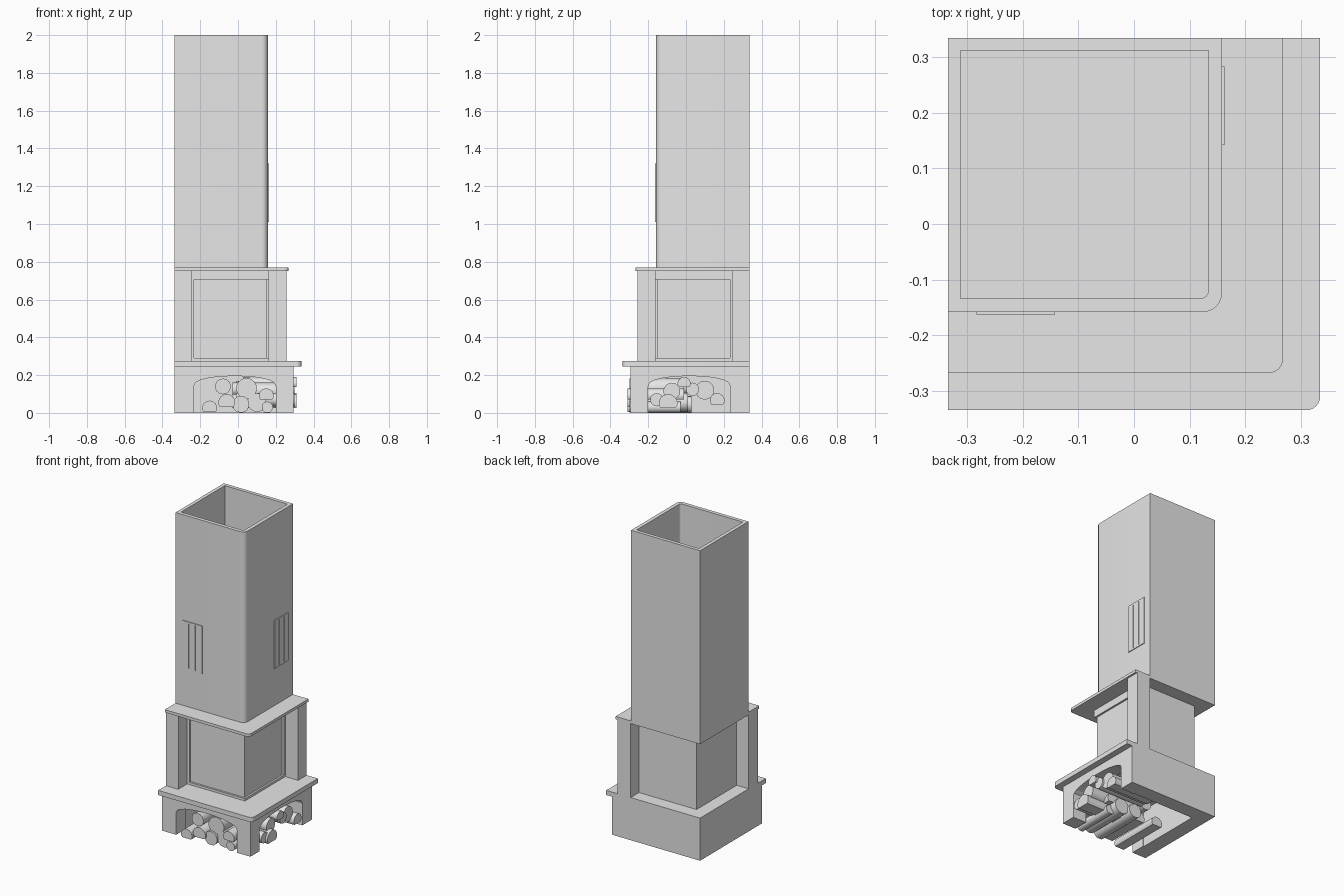
import bpy
import bmesh
from math import cos, sin, pi, radians

cube = bpy.data.objects.get("Cube")
if cube:
    bpy.data.objects.remove(cube, do_unlink=True)

stone = bpy.data.materials.new("grey stone")
stone.use_nodes = True
stone.diffuse_color = (0.8, 0.8, 0.8, 1)
stone.node_tree.nodes["Principled BSDF"].inputs["Base Color"].default_value = (0.8, 0.8, 0.8, 1)

BACK = 0.335  # the two wall sides lie at x = -BACK and y = BACK


def finish(name, bm, smooth=False):
    bmesh.ops.recalc_face_normals(bm, faces=bm.faces)
    mesh = bpy.data.meshes.new(name)
    bm.to_mesh(mesh)
    bm.free()
    mesh.materials.append(stone)
    obj = bpy.data.objects.new(name, mesh)
    bpy.context.collection.objects.link(obj)
    if smooth:
        bpy.ops.object.select_all(action="DESELECT")
        obj.select_set(True)
        bpy.context.view_layer.objects.active = obj
        bpy.ops.object.shade_smooth_by_angle(angle=radians(35))
    return obj


def prism(name, outline, start, end, place, smooth=False):
    """Extrude a 2D outline; place(u, v, depth) gives the 3D point."""
    bm = bmesh.new()
    a = [bm.verts.new(place(u, v, start)) for u, v in outline]
    b = [bm.verts.new(place(u, v, end)) for u, v in outline]
    bm.faces.new(a)
    bm.faces.new(b)
    for i in range(len(a)):
        j = (i + 1) % len(a)
        bm.faces.new((a[i], a[j], b[j], b[i]))
    return finish(name, bm, smooth)


def upright(u, v, d):
    return (u, v, d)


def front(u, v, d):
    return (u, d, v)


def side(u, v, d):
    # Front part mirrored across the diagonal onto the +x side
    return (-d, -u, v)


def rect(u0, u1, v0, v1):
    return [(u0, v0), (u1, v0), (u1, v1), (u0, v1)]


def corner_outline(reach, radius, back=BACK, steps=6):
    """Square outline with only the free corner rounded."""
    c = reach - radius
    arc = [(c + radius * sin(t), -c - radius * cos(t))
           for t in (pi / 2 * i / steps for i in range(steps + 1))]
    return [(-back, -reach)] + arc + [(reach, back), (-back, back)]


# Base slab, upper shelf and firebox
prism("hearth_slab", corner_outline(0.335, 0.025), 0.245, 0.275, upright, True)
prism("upper_shelf", corner_outline(0.268, 0.025), 0.752, 0.77, upright, True)
for name, reach, z0, z1 in (("firebox_glass", 0.153, 0.275, 0.752),
                            ("firebox_header", 0.165, 0.705, 0.752),
                            ("firebox_sill", 0.165, 0.275, 0.29)):
    prism(name, rect(-0.25, reach, -reach, 0.25), z0, z1, upright)

# Hollow chimney
outer = corner_outline(0.158, 0.033)
inner = corner_outline(0.134, 0.015, back=0.312)
bm = bmesh.new()
rings = [[bm.verts.new((x, y, z)) for x, y in loop]
         for loop, z in ((outer, 0.77), (outer, 2.0), (inner, 2.0), (inner, 0.77))]
for k in range(4):
    r, s = rings[k], rings[(k + 1) % 4]
    for i in range(len(r)):
        j = (i + 1) % len(r)
        bm.faces.new((r[i], r[j], s[j], s[i]))
finish("chimney", bm, True)

# Closed rear walls of the hollow base
prism("base_back_wall", rect(-BACK, 0.2, 0.24, BACK), 0, 0.245, upright)
prism("base_wall_side", rect(-BACK, -0.24, -0.2, 0.24), 0, 0.245, upright)

# Arched base wall outline
left, right, spring, crown = -0.235, 0.2, 0.14, 0.195
mid, half = (left + right) / 2, (right - left) / 2
arch = [(mid + half * cos(t), spring + (crown - spring) * sin(t) ** 0.8)
        for t in (pi * i / 12 for i in range(1, 12))]
arch_wall = ([(-BACK, 0), (-BACK, 0.245), (0.295, 0.245), (0.295, 0), (right, 0), (right, spring)]
             + arch + [(left, spring), (left, 0)])

# Log ends: position across, height, radius
logs = {
    "front": [(-0.15, 0.025, 0.04), (-0.08, 0.14, 0.042), (0.045, 0.13, 0.055),
              (-0.06, 0.055, 0.045), (0.015, 0.045, 0.045), (0.1, 0.055, 0.05),
              (0.15, 0.09, 0.04), (0.155, 0.03, 0.03)],
    "side": [(0.095, 0.05, 0.05), (0.155, 0.07, 0.035), (0.075, 0.115, 0.045),
             (0.01, 0.155, 0.035), (-0.035, 0.125, 0.035), (-0.1, 0.12, 0.05),
             (-0.165, 0.065, 0.04)],
}

# Parts repeated on the front and on the +x side
for label, place in (("front", front), ("side", side)):
    prism(label + "_arched_wall", arch_wall, -0.295, -0.2, place)
    prism(label + "_pillar", rect(-BACK, -0.247, 0.275, 0.752), -0.256, -0.16, place)
    prism(label + "_glass_jamb", rect(-0.25, -0.232, 0.29, 0.705), -0.165, -0.15, place)

    # Vent with three upright slats between end strips
    for i in range(3):
        u = -0.283 + i * 0.049
        prism(label + "_vent_slat", rect(u, u + 0.043, 1.02, 1.31), -0.163, -0.157, place)
    for z in (1.01, 1.31):
        prism(label + "_vent_end", rect(-0.283, -0.142, z, z + 0.01), -0.163, -0.157, place)

    # Stacked logs, every third one split flat underneath
    for i, (u, v, r) in enumerate(logs[label]):
        low = -0.5 if i % 3 == 0 else -1
        ring = [(u + r * cos(t), max(0.002, v + r * max(low, sin(t))))
                for t in (2 * pi * (k + 0.5) / 14 for k in range(14))]
        prism(label + "_log", ring, -0.31 + 0.012 * (i % 3), 0.03 - 0.02 * (i % 4), place, True)
